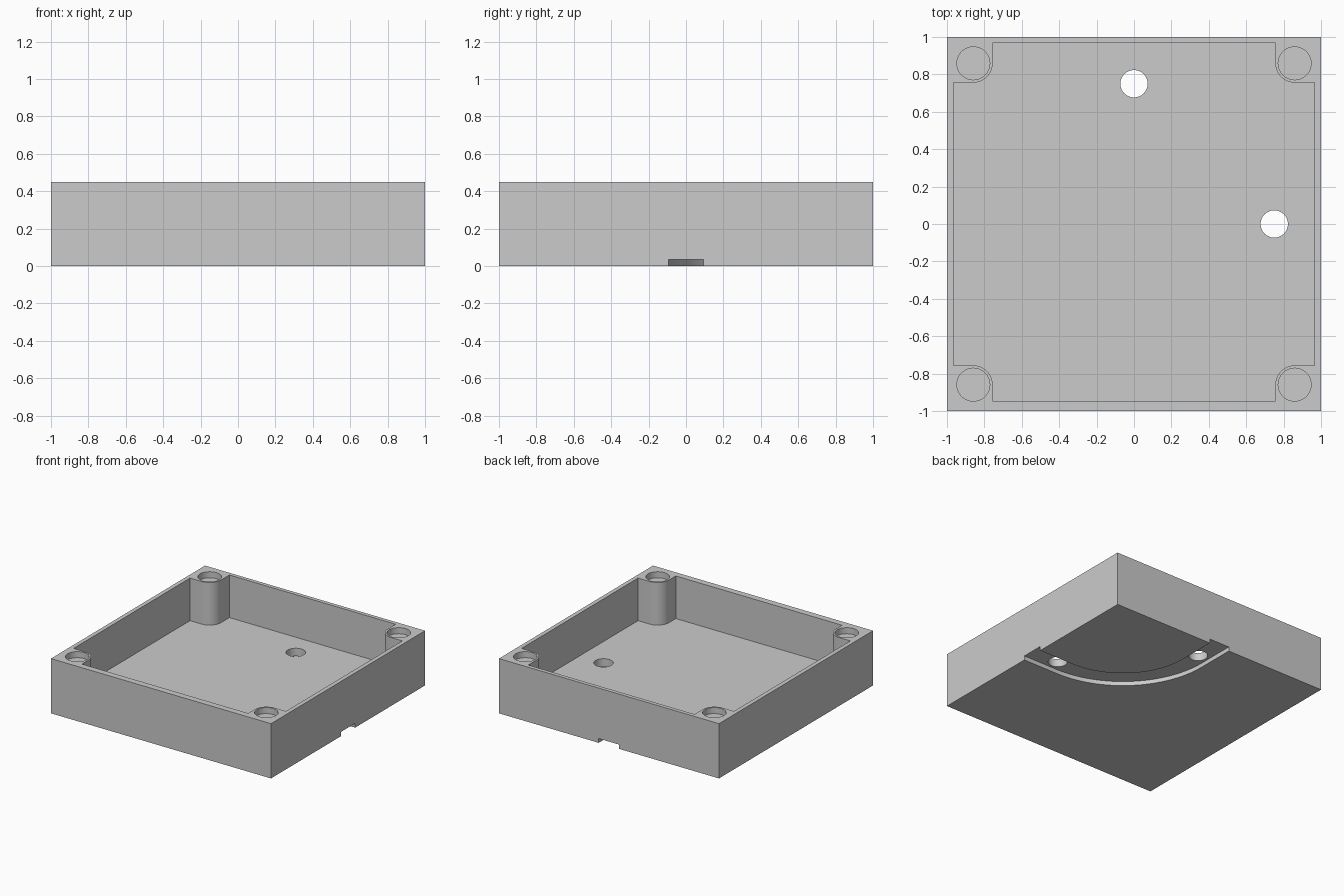
import bpy, bmesh
from math import cos, sin, radians

if "Cube" in bpy.data.objects:
    bpy.data.objects.remove(bpy.data.objects["Cube"], do_unlink=True)

HEIGHT, FLOOR = 0.45, 0.10
POST, POST_R = 0.859, 0.103            # corner post centre and outer radius
HOLE_R, HOLE_DEPTH = 0.088, 0.05
GROOVE_HALF, GROOVE_DEPTH, BEND = 0.093, 0.035, 0.68

grey = bpy.data.materials.new("grey plastic")
grey.use_nodes = True
colour = (0.6, 0.6, 0.6, 1)
grey.diffuse_color = colour
grey.node_tree.nodes["Principled BSDF"].inputs["Base Color"].default_value = colour


def arc(cx, cy, r, start, end, steps):
    angles = [radians(start + (end - start) * i / steps) for i in range(steps + 1)]
    return [(cx + r * cos(a), cy + r * sin(a)) for a in angles]


def prism(name, outline, z0, z1):
    """Extrude a flat outline from z0 up to z1."""
    bm = bmesh.new()
    face = bm.faces.new([bm.verts.new((x, y, z0)) for x, y in outline])
    top = bmesh.ops.extrude_face_region(bm, geom=[face])["geom"]
    bmesh.ops.translate(bm, vec=(0, 0, z1 - z0),
                        verts=[v for v in top if isinstance(v, bmesh.types.BMVert)])
    bmesh.ops.recalc_face_normals(bm, faces=bm.faces)
    mesh = bpy.data.meshes.new(name)
    bm.to_mesh(mesh)
    bm.free()
    mesh.materials.append(grey)
    obj = bpy.data.objects.new(name, mesh)
    bpy.context.collection.objects.link(obj)
    return obj


def cut(body, outline, z0, z1):
    """Subtract a prism from the body and discard the cutter."""
    cutter = prism("cutter", outline, z0, z1)
    cutter.hide_render = True
    mod = body.modifiers.new("cut", 'BOOLEAN')
    mod.operation, mod.solver, mod.object = 'DIFFERENCE', 'EXACT', cutter
    bpy.context.view_layer.objects.active = body
    bpy.ops.object.modifier_apply(modifier=mod.name)
    bpy.data.objects.remove(cutter, do_unlink=True)


def circle(cx, cy, r):
    return arc(cx, cy, r, 0, 360, 48)[:-1]


# Solid block
body = prism("tray_body", [(-1, -1), (1, -1), (1, 1), (-1, 1)], 0, HEIGHT)

# Cavity that leaves a rounded post in each corner
inner = POST - POST_R
cavity = []
for sx, sy, back_wall in ((1, 1, 0.968), (-1, 1, 0.968), (-1, -1, 0.947), (1, -1, 0.947)):
    corner = [(0.965, inner)] + arc(POST, POST, POST_R, 270, 180, 12) + [(inner, back_wall)]
    if sx * sy < 0:
        corner.reverse()
    cavity += [(sx * x, sy * y) for x, y in corner]
cut(body, cavity, FLOOR, HEIGHT + 0.1)

# Blind round sockets in the posts
for sx in (-1, 1):
    for sy in (-1, 1):
        cut(body, circle(sx * POST, sy * POST, HOLE_R), HEIGHT - HOLE_DEPTH, HEIGHT + 0.1)

# Curved cable groove under the floor, open at the +x and back sides
outer = arc(BEND, BEND, BEND + GROOVE_HALF, 270, 180, 32)
inside = arc(BEND, BEND, BEND - GROOVE_HALF, 180, 270, 32)
groove = ([(1.1, -GROOVE_HALF)] + outer + [(-GROOVE_HALF, 1.1), (GROOVE_HALF, 1.1)]
          + inside + [(1.1, GROOVE_HALF)])
cut(body, groove, -0.1, GROOVE_DEPTH)

# Through holes from floor to groove
for x, y in ((0.75, 0), (0, 0.75)):
    cut(body, circle(x, y, 0.073), -0.1, 0.3)

# Smooth the round walls, keep the edges crisp
bpy.ops.object.select_all(action='DESELECT')
body.select_set(True)
bpy.context.view_layer.objects.active = body
bpy.ops.object.shade_smooth_by_angle(angle=radians(30))
